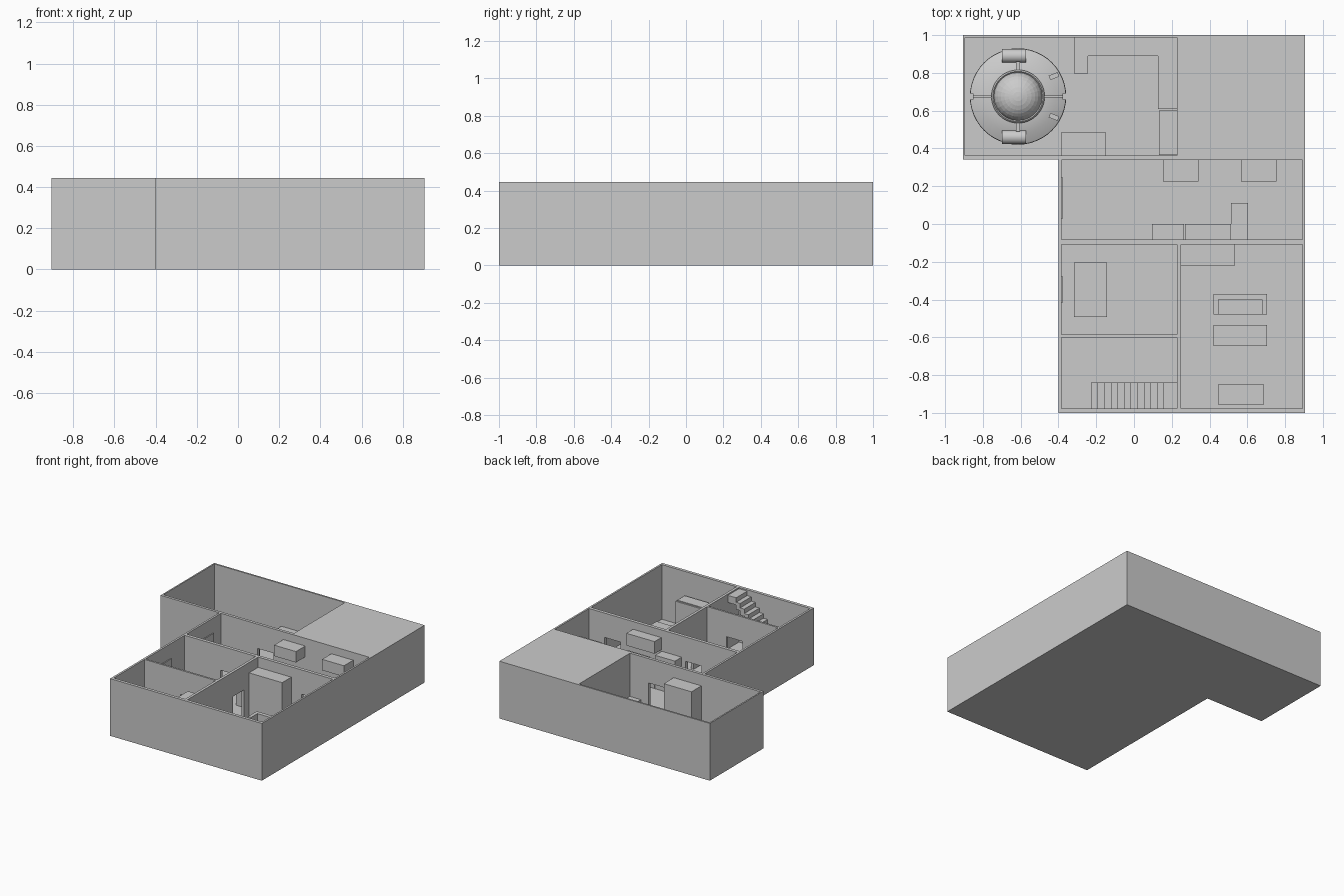
import bpy, bmesh, math
from mathutils import Matrix, Vector

cube = bpy.data.objects.get("Cube")
if cube:
    bpy.data.objects.remove(cube, do_unlink=True)

grey = bpy.data.materials.new("plain_grey")
grey.use_nodes = True
grey.diffuse_color = (0.6, 0.6, 0.6, 1)
grey.node_tree.nodes["Principled BSDF"].inputs["Base Color"].default_value = (0.6, 0.6, 0.6, 1)

WALL, FLOOR, DOOR = 0.445, 0.02, 0.256


def finish(name, bm):
    bmesh.ops.recalc_face_normals(bm, faces=bm.faces)
    mesh = bpy.data.meshes.new(name)
    bm.to_mesh(mesh)
    bm.free()
    mesh.materials.append(grey)
    obj = bpy.data.objects.new(name, mesh)
    bpy.context.collection.objects.link(obj)
    return obj


def add_box(bm, x0, x1, y0, y1, z0, z1):
    size = Matrix.Diagonal((x1 - x0, y1 - y0, z1 - z0, 1))
    mid = Matrix.Translation(((x0 + x1) / 2, (y0 + y1) / 2, (z0 + z1) / 2))
    bmesh.ops.create_cube(bm, size=1, matrix=mid @ size)


def boxes(name, *dims):
    bm = bmesh.new()
    for d in dims:
        add_box(bm, *d)
    return finish(name, bm)


def prism(name, outline, z0, z1):
    bm = bmesh.new()
    face = bm.faces.new([bm.verts.new((x, y, z0)) for x, y in outline])
    top = bmesh.ops.extrude_face_region(bm, geom=[face])["geom"]
    verts = [v for v in top if isinstance(v, bmesh.types.BMVert)]
    bmesh.ops.translate(bm, verts=verts, vec=(0, 0, z1 - z0))
    return finish(name, bm)


def smooth(obj):
    bpy.ops.object.select_all(action="DESELECT")
    obj.select_set(True)
    bpy.context.view_layer.objects.active = obj
    bpy.ops.object.shade_smooth_by_angle(angle=math.radians(35))


def cut(target, cutter):
    cutter.hide_render = True
    mod = target.modifiers.new("cut", "BOOLEAN")
    mod.operation, mod.solver, mod.object = "DIFFERENCE", "EXACT", cutter
    bpy.ops.object.select_all(action="DESELECT")
    target.select_set(True)
    bpy.context.view_layer.objects.active = target
    bpy.ops.object.modifier_apply(modifier=mod.name)
    bpy.data.objects.remove(cutter, do_unlink=True)


# Building shell: L-shaped block with rooms and doorways cut out
shell = prism("building_shell", [(-0.4, -1), (0.905, -1), (0.905, 1), (-0.905, 1),
                                 (-0.905, 0.341), (-0.4, 0.341)], 0, WALL)
rooms = [(-0.894, 0.228, 0.362, 0.987), (-0.384, 0.891, -0.082, 0.339),
         (-0.384, 0.228, -0.585, -0.108), (-0.384, 0.228, -0.976, -0.6),
         (0.249, 0.891, -0.976, -0.108)]
cut(shell, boxes("room_cutter", *[r + (FLOOR, WALL + 0.1) for r in rooms]))
doors = [(-0.07, 0.068, 0.33, 0.37), (-0.075, 0.06, -0.115, -0.075),
         (-0.075, 0.06, -0.607, -0.578), (0.62, 0.757, -0.115, -0.075),
         (0.22, 0.257, -0.42, -0.284)]
cut(shell, boxes("door_cutter", *[d + (FLOOR, DOOR) for d in doors]))

# Wall panels on the inner west wall
for name, y0, y1 in (("large_wall_panel", 0.03, 0.246), ("small_wall_panel", -0.415, -0.278)):
    boxes(name, (-0.385, -0.377, y0, y1, 0.14, 0.33))

# North room furniture
boxes("north_cabinet", (-0.386, -0.148, 0.362, 0.484, FLOOR, 0.355))
prism("corner_counter", [(-0.318, 0.987), (-0.318, 0.796), (-0.243, 0.796), (-0.243, 0.89),
                         (0.127, 0.89), (0.127, 0.717), (0.228, 0.717), (0.228, 0.987)], FLOOR, 0.115)
boxes("counter_end", (0.127, 0.228, 0.61, 0.717, FLOOR, 0.115))
for i, y in enumerate((0.365, 0.487)):
    boxes(f"low_unit_{i + 1}", (0.132, 0.228, y, y + 0.115 + 0.006 * (1 - i), FLOOR, 0.11))

# Kitchen furniture
boxes("kitchen_counter", (0.27, 0.513, -0.082, 0, FLOOR, 0.13))
boxes("bar_counter", (0.513, 0.603, -0.082, 0.11, FLOOR, 0.13))
boxes("fridge", (0.095, 0.265, -0.082, 0, FLOOR, 0.28))
boxes("kitchen_wall_cupboard", (0.27, 0.513, -0.082, 0, 0.29, 0.385))
for i, x in enumerate((0.153, 0.566)):
    boxes(f"wall_cupboard_{i + 1}", (x, x + 0.188, 0.225, 0.339, 0.3, 0.385))

# Bedroom
boxes("bed", (-0.318, -0.143, -0.492, -0.203, FLOOR, 0.075))

# Living room furniture
boxes("tall_cabinet", (0.249, 0.534, -0.22, -0.108, FLOOR, 0.365))
boxes("sofa", (0.42, 0.447, -0.478, -0.37, FLOOR, 0.17),
      (0.678, 0.705, -0.478, -0.37, FLOOR, 0.17),
      (0.447, 0.678, -0.4, -0.37, FLOOR, 0.17),
      (0.447, 0.678, -0.478, -0.4, FLOOR, 0.1))
boxes("table", (0.42, 0.705, -0.645, -0.535, FLOOR, 0.18))
boxes("media_stand", (0.447, 0.685, -0.958, -0.847, FLOOR, 0.265),
      (0.457, 0.675, -0.948, -0.857, 0.265, 0.272))

# Staircase rising toward +x, ending in a landing
STEPS, TREAD = 11, 0.035
rise = (0.435 - FLOOR) / (STEPS + 1)
steps = []
for i in range(STEPS + 1):
    x, top = -0.228 + i * TREAD, FLOOR + (i + 1) * rise
    end = 0.228 if i == STEPS else x + TREAD
    steps.append((x, end, -0.976, -0.84, max(FLOOR, top - 1.6 * rise), top))
boxes("staircase", *steps)

# Round console: lathed base, collar and dome
CX, CY = -0.614, 0.675
CENTRE = Matrix.Translation((CX, CY, 0))


def lathe(name, profile, sides):
    bm = bmesh.new()
    verts = [bm.verts.new((r, 0, z)) for r, z in profile]
    edges = [bm.edges.new(p) for p in zip(verts, verts[1:])]
    bmesh.ops.spin(bm, geom=verts + edges, cent=(0, 0, 0), axis=(0, 0, 1),
                   angle=math.tau, steps=sides)
    bmesh.ops.remove_doubles(bm, verts=bm.verts, dist=0.0001)
    bmesh.ops.transform(bm, matrix=CENTRE, verts=bm.verts)
    obj = finish(name, bm)
    smooth(obj)
    return obj


base = lathe("console_base", [(0, FLOOR), (0.2, FLOOR), (0.255, 0.06), (0.253, 0.075),
                              (0.2, 0.1), (0.13, 0.115), (0, 0.115)], 48)
notches = [(CX + s * 0.25 - 0.012, CX + s * 0.25 + 0.012, CY - 0.016, CY + 0.016, 0, 0.2)
           for s in (-1, 1)]
grooves = [(CX + s * 0.19 - 0.049, CX + s * 0.19 + 0.048, CY - 0.002, CY + 0.002, 0.06, 0.2)
           for s in (-1, 1)]
cut(base, boxes("notch_cutter", *notches))
cut(base, boxes("groove_cutter", *grooves))
lathe("console_collar", [(0.125, 0.1), (0.141, 0.1), (0.141, 0.13), (0.133, 0.138),
                         (0.125, 0.13), (0.125, 0.1)], 48)
bm = bmesh.new()
bmesh.ops.create_uvsphere(bm, u_segments=24, v_segments=16, radius=0.129)
bmesh.ops.transform(bm, matrix=Matrix.Translation((CX, CY, 0.12)) @ Matrix.Diagonal((1, 1, 0.75, 1)),
                    verts=bm.verts)
finish("console_dome", bm)

# Drums, struts and small fittings mirrored to both sides of the console
for side, s in (("back", 1), ("front", -1)):
    bm = bmesh.new()
    place = Matrix.Translation((CX - 0.021, CY + s * 0.215, 0.095)) @ Matrix.Rotation(math.pi / 2, 4, "Y")
    bmesh.ops.create_cone(bm, cap_ends=True, segments=20, radius1=0.037, radius2=0.037,
                          depth=0.127, matrix=place)
    smooth(finish(f"{side}_drum", bm))
    y0, y1 = sorted((CY + s * 0.137, CY + s * 0.185))
    boxes(f"{side}_strut", (CX - 0.01, CX + 0.01, y0, y1, 0.09, 0.13))
    bm = bmesh.new()
    bmesh.ops.create_cube(bm, size=1, matrix=Matrix.Translation((CX + 0.19, CY + s * 0.108, 0.095))
                          @ Matrix.Rotation(s * 0.4, 4, "Z") @ Matrix.Diagonal((0.05, 0.025, 0.03, 1)))
    finish(f"{side}_lever_block", bm)
